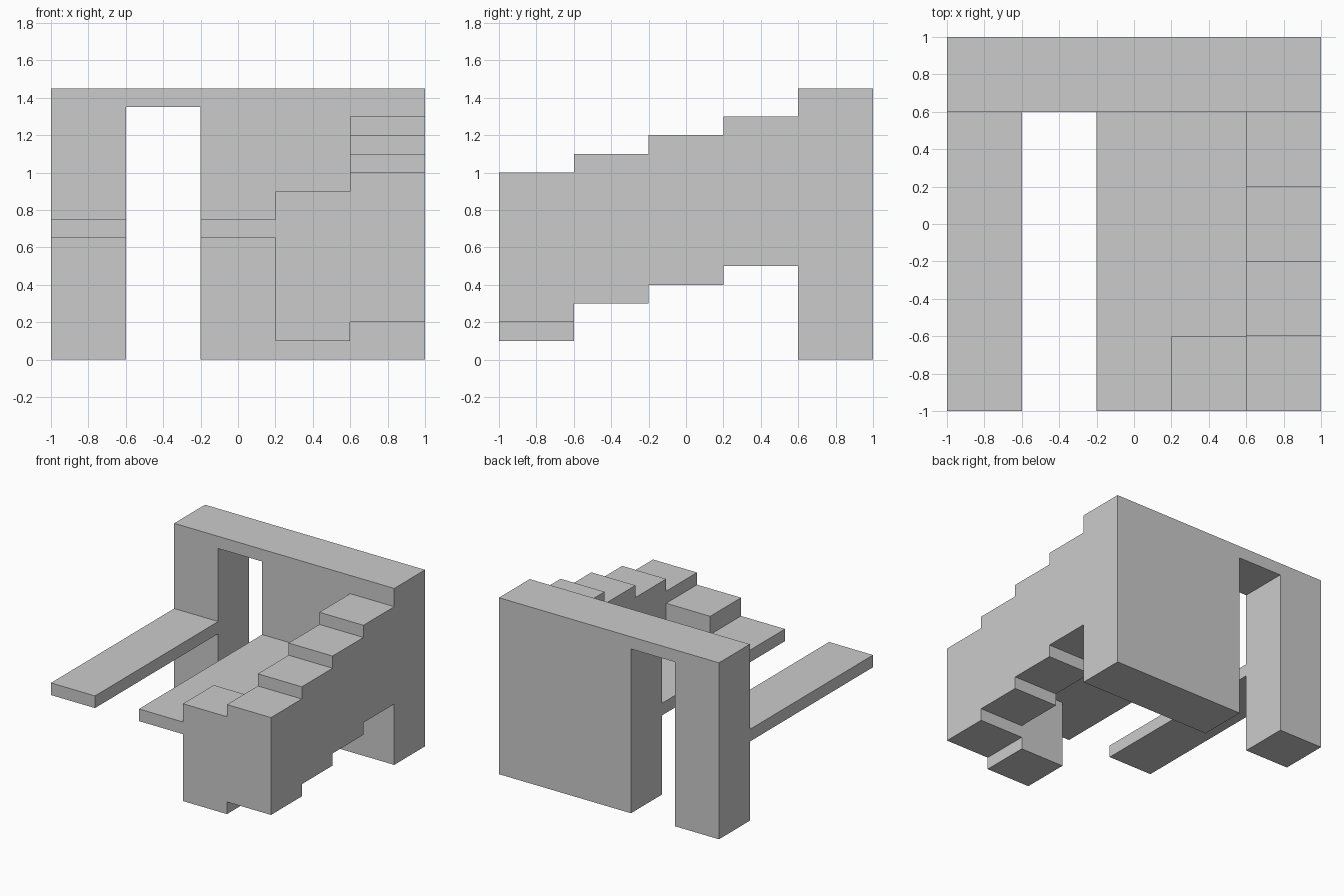
import bpy, bmesh
from mathutils import Vector

if "Cube" in bpy.data.objects:
    bpy.data.objects.remove(bpy.data.objects["Cube"])


def prism(name, profile, to_3d, depth):
    """Extrude a flat outline along a depth vector."""
    bm = bmesh.new()
    face = bm.faces.new([bm.verts.new(to_3d(a, b)) for a, b in profile])
    grown = bmesh.ops.extrude_face_region(bm, geom=[face])
    verts = [v for v in grown["geom"] if isinstance(v, bmesh.types.BMVert)]
    bmesh.ops.translate(bm, verts=verts, vec=Vector(depth))
    bmesh.ops.recalc_face_normals(bm, faces=bm.faces[:])
    mesh = bpy.data.meshes.new(name)
    bm.to_mesh(mesh)
    bm.free()
    obj = bpy.data.objects.new(name, mesh)
    bpy.context.collection.objects.link(obj)
    return obj


def rect(a0, a1, b0, b1):
    return [(a0, b0), (a1, b0), (a1, b1), (a0, b1)]


# Back wall with a doorway
wall = [(-1, 0), (-0.6, 0), (-0.6, 1.35), (-0.2, 1.35), (-0.2, 0),
        (1, 0), (1, 1.45), (-1, 1.45)]
prism("back_wall", wall, lambda x, z: (x, 0.6, z), (0, 0.4, 0))

# Floor slabs either side of the gap; the right one wraps behind the landing
left = rect(-1, -0.6, -1, 0.6)
right = [(-0.2, -1), (0.2, -1), (0.2, -0.6), (0.6, -0.6), (0.6, 0.6), (-0.2, 0.6)]
for name, outline in (("left_floor", left), ("right_floor", right)):
    prism(name, outline, lambda x, y: (x, y, 0.65), (0, 0, 0.1))

# Bottom step block beside the stairs
prism("landing", rect(0.2, 0.6, 0.1, 0.9), lambda x, z: (x, -1, z), (0, 0.4, 0))

# Stair flight: stepped top, and the same steps underneath
steps = []
for i in range(4):
    y, z = -1 + 0.4 * i, 1 + 0.1 * i
    steps += [(y, z), (y + 0.4, z)]
under = [(y, z - 0.8) for y, z in reversed(steps)]
prism("stairs", steps + under, lambda y, z: (0.6, y, z), (0.4, 0, 0))
